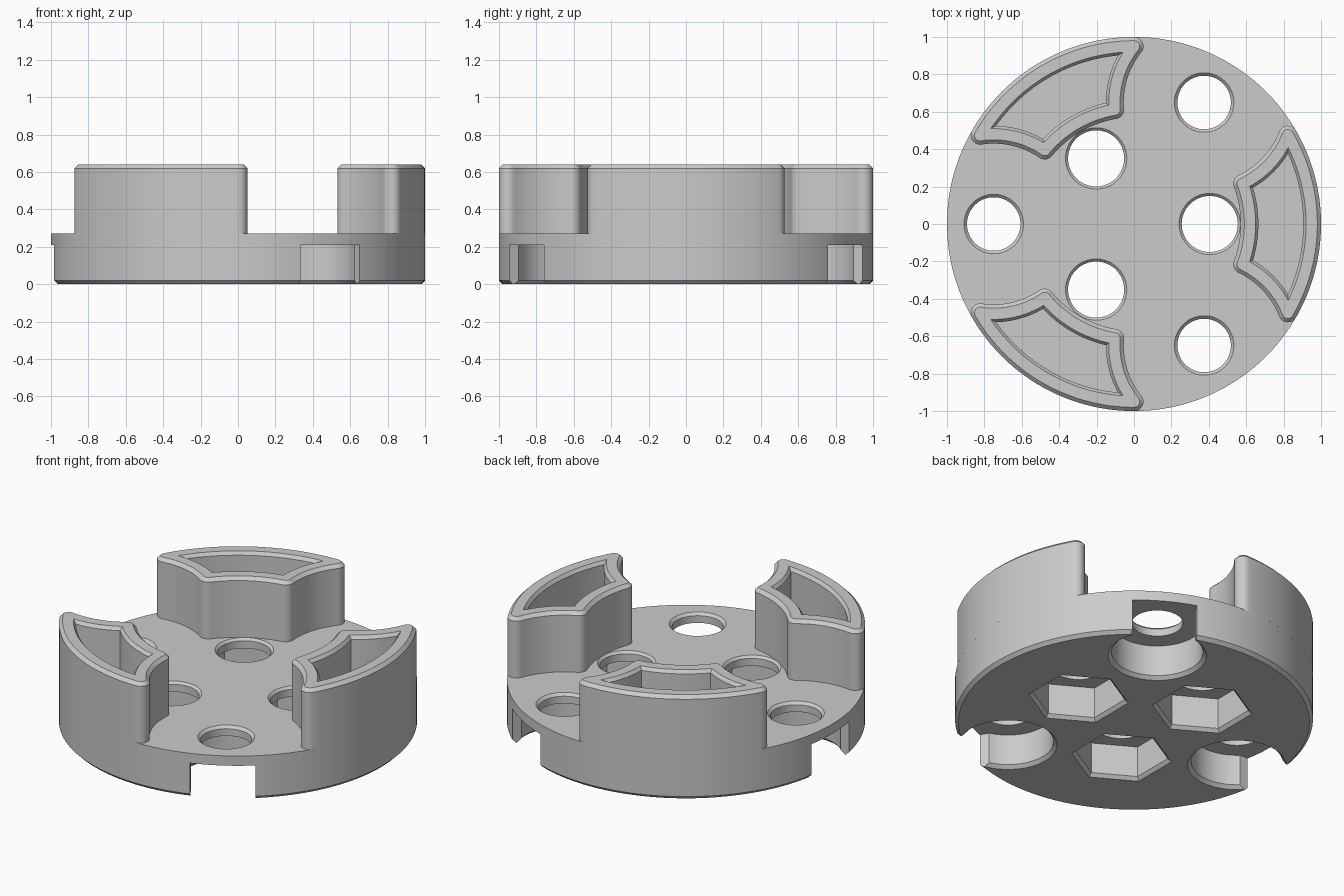
import bpy, bmesh
from math import acos, atan2, cos, sin, pi, radians
from mathutils import Matrix, Vector

if "Cube" in bpy.data.objects:
    bpy.data.objects.remove(bpy.data.objects["Cube"])

grey = bpy.data.materials.new("plain_grey")
grey.use_nodes = True
grey.diffuse_color = (0.6, 0.6, 0.6, 1)
grey.node_tree.nodes["Principled BSDF"].inputs["Base Color"].default_value = (0.6, 0.6, 0.6, 1)

DECK, TOP, LEDGE = 0.27, 0.64, 0.21
HOLE_R, PORT_R = 0.75, 0.405      # distance of outer holes and inner holes from the axis
CH = 0.02                         # chamfer size


def loft(name, layers, capped=True):
    """Skin a stack of (outline, z) layers that all have the same point count."""
    bm = bmesh.new()
    rings = [[bm.verts.new((x, y, z)) for x, y in pts] for pts, z in layers]
    for a, b in zip(rings, rings[1:]):
        for i in range(len(a)):
            j = (i + 1) % len(a)
            bm.faces.new((a[i], a[j], b[j], b[i]))
    if capped:
        bm.faces.new(rings[0][::-1])
        bm.faces.new(rings[-1])
    bmesh.ops.remove_doubles(bm, verts=bm.verts, dist=1e-5)
    mesh = bpy.data.meshes.new(name)
    bm.to_mesh(mesh)
    bm.free()
    mesh.materials.append(grey)
    obj = bpy.data.objects.new(name, mesh)
    bpy.context.collection.objects.link(obj)
    return obj


def ngon(r, n, turn=0.0):
    return [(r * cos(turn + 2 * pi * i / n), r * sin(turn + 2 * pi * i / n)) for i in range(n)]


def turned(name, profile, n, turn=0.0):
    return loft(name, [(ngon(r, n, turn), z) for r, z in profile])


def place(obj, dist, angle):
    obj.matrix_world = Matrix.Rotation(angle, 4, "Z") @ Matrix.Translation((dist, 0, 0))
    return obj


def arc(centre, r, a, b, n):
    return [(centre[0] + r * cos(a + (b - a) * i / n),
             centre[1] + r * sin(a + (b - a) * i / n)) for i in range(n + 1)]


def lobe_outline(inset, fillet):
    """Ring sector with concave sides that follow the neighbouring outer holes."""
    ro, ri, rs = 1 - inset, 0.57 + inset, 0.43 + inset
    hole = Vector((HOLE_R * cos(pi / 3), HOLE_R * sin(pi / 3)))

    def corner(d):
        away = acos((d * d + HOLE_R ** 2 - (rs + fillet) ** 2) / (2 * d * HOLE_R))
        a = pi / 3 - away
        c = Vector((d * cos(a), d * sin(a)))
        return a, c, atan2(hole.y - c.y, hole.x - c.x)

    a1, c1, t1 = corner(ro - fillet)
    a2, c2, t2 = corner(ri + fillet)
    half = arc((0, 0), ro, 0, a1, 24)
    half += arc(c1, fillet, a1, t1, 10)
    half += arc(hole, rs, t1 - pi, t2 - pi, 16)
    half += arc(c2, fillet, t2, a2 + pi, 10)
    half += arc((0, 0), ri, a2, 0, 16)
    return half + [(x, -y) for x, y in half[-2:0:-1]]


def finish(obj):
    bpy.ops.object.select_all(action="DESELECT")
    obj.select_set(True)
    bpy.context.view_layer.objects.active = obj
    bpy.ops.object.shade_smooth_by_angle(angle=radians(25))


# Base disc with a chamfered lower rim
base = turned("base_disc", [(1 - CH, 0), (1, CH), (1, DECK)], 180)

cutters = []
for k in range(3):
    lobe_a = k * 2 * pi / 3
    hole_a = lobe_a + pi / 3
    # Outer screw hole with a wide counterbore underneath
    cutters.append(place(turned("counterbore_cutter", [
        (0.255 + 2 * CH, -CH), (0.255, CH), (0.255, LEDGE), (0.143, LEDGE),
        (0.143, DECK - 0.016), (0.179, DECK + CH)], 64), HOLE_R, hole_a))
    # Notch opening the counterbore through the rim
    w = 0.183
    box = [(0.1, -w), (0.5, -w), (0.5, w), (0.1, w)]
    cutters.append(place(loft("notch_cutter", [(box, -0.1), (box, LEDGE)]), HOLE_R, hole_a))
    # Inner through hole and its hexagonal pocket
    cutters.append(place(turned("port_cutter", [
        (0.15, 0.1), (0.15, DECK - 0.014), (0.184, DECK + CH)], 64), PORT_R, lobe_a))
    cutters.append(place(turned("hex_cutter", [
        (0.262 + 2 * CH, -CH), (0.262, CH), (0.262, LEDGE)], 6, pi / 6), PORT_R, lobe_a))

    # Hollow raised lobe with chamfered rim
    lobe = loft("raised_lobe_%d" % (k + 1), [
        (lobe_outline(0, 0.05), DECK), (lobe_outline(0, 0.05), TOP - CH),
        (lobe_outline(CH, 0.03), TOP), (lobe_outline(0.08, 0), TOP),
        (lobe_outline(0.095, 0), TOP - CH), (lobe_outline(0.095, 0), DECK)], capped=False)
    place(lobe, 0, lobe_a)
    finish(lobe)

# Cut the holes and pockets out of the base
bpy.context.view_layer.objects.active = base
for c in cutters:
    c.hide_render = True
    mod = base.modifiers.new("cut", "BOOLEAN")
    mod.operation, mod.solver, mod.object = "DIFFERENCE", "EXACT", c
    bpy.ops.object.modifier_apply(modifier=mod.name)
for c in cutters:
    bpy.data.objects.remove(c)
finish(base)
